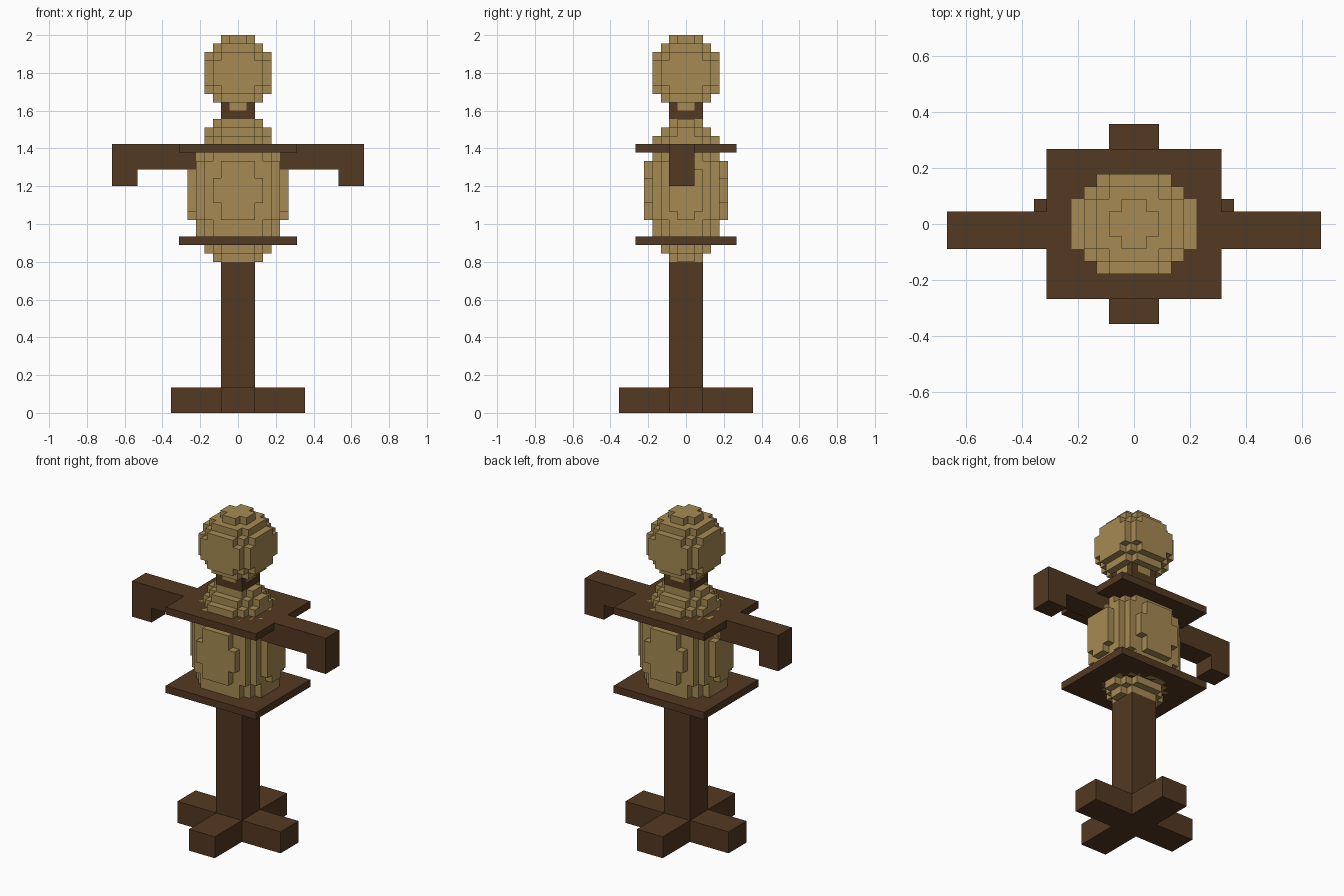
import bpy
import bmesh
from mathutils import Vector

cube = bpy.data.objects.get("Cube")
if cube:
    bpy.data.objects.remove(cube, do_unlink=True)

U = 2 / 45  # edge length of one block


def material(name, rgb):
    m = bpy.data.materials.new(name)
    m.use_nodes = True
    m.diffuse_color = (*rgb, 1)
    m.node_tree.nodes["Principled BSDF"].inputs["Base Color"].default_value = (*rgb, 1)
    return m


wood = material("dark_wood", (0.086, 0.041, 0.0155))
straw = material("straw", (0.38, 0.255, 0.084))


def finish(name, bm, mat):
    bmesh.ops.recalc_face_normals(bm, faces=bm.faces)
    mesh = bpy.data.meshes.new(name)
    bm.to_mesh(mesh)
    bm.free()
    mesh.materials.append(mat)
    obj = bpy.data.objects.new(name, mesh)
    bpy.context.collection.objects.link(obj)
    return obj


def box(name, low, high, mat=wood):
    """Box between two corners given in blocks."""
    bm = bmesh.new()
    bmesh.ops.create_cube(bm, size=1)
    low, high = Vector(low), Vector(high)
    for v in bm.verts:
        v.co = ((low + high) / 2 + v.co * (high - low)) * U
    return finish(name, bm, mat)


def block_ellipsoid(name, z_mid, radii, mat=straw):
    """Ellipsoid made of blocks, keeping only the outer block faces."""
    rx, ry, rz = radii
    cells = {
        (x, y, z)
        for x in range(-7, 7) for y in range(-7, 7) for z in range(0, 46)
        if ((x + .5) / rx) ** 2 + ((y + .5) / ry) ** 2 + ((z + .5 - z_mid) / rz) ** 2 <= 1
    }
    bm = bmesh.new()
    for cell in cells:
        for axis in range(3):
            for side in (0, 1):
                near = list(cell)
                near[axis] += 2 * side - 1
                if tuple(near) in cells:
                    continue
                a, b = (axis + 1) % 3, (axis + 2) % 3
                corners = []
                for da, db in ((0, 0), (1, 0), (1, 1), (0, 1)):
                    p = Vector(cell)
                    p[axis] += side
                    p[a] += da
                    p[b] += db
                    corners.append(bm.verts.new(p * U))
                if not side:
                    corners.reverse()
                bm.faces.new(corners)
    bmesh.ops.remove_doubles(bm, verts=bm.verts, dist=U / 100)
    return finish(name, bm, mat)


# Crossed foot and post
box("foot_beam", (-8, -2, 0), (8, 2, 3))
box("foot_front", (-2, -8, 0), (2, -2, 3))
box("foot_back", (-2, 2, 0), (2, 8, 3))
box("post", (-2, -2, 3), (2, 2, 18))

# Straw torso with waist and shoulder boards
block_ellipsoid("torso", 26.5, (6, 5, 9))
box("waist_board", (-7, -6, 20), (7, 6, 21))
box("shoulder_board", (-7, -6, 31), (7, 6, 32))

# Arms with hanging hands
for side, s in (("left", 1), ("right", -1)):
    for part, x0, x1, z0, z1 in (("arm", 2, 15, 29, 32), ("hand", 12, 15, 27, 29)):
        box(f"{side}_{part}", (min(s * x0, s * x1), -2, z0),
            (max(s * x0, s * x1), 1, z1))

# Neck, whose corner blocks frame the bottom of the head
box("neck", (-2, -2, 35), (2, 2, 36))
for x in (-2, 1):
    for y in (-2, 1):
        box("neck_corner", (x, y, 36), (x + 1, y + 1, 37))

# Straw head
block_ellipsoid("head", 40.5, (4.5, 4.5, 4.5))
